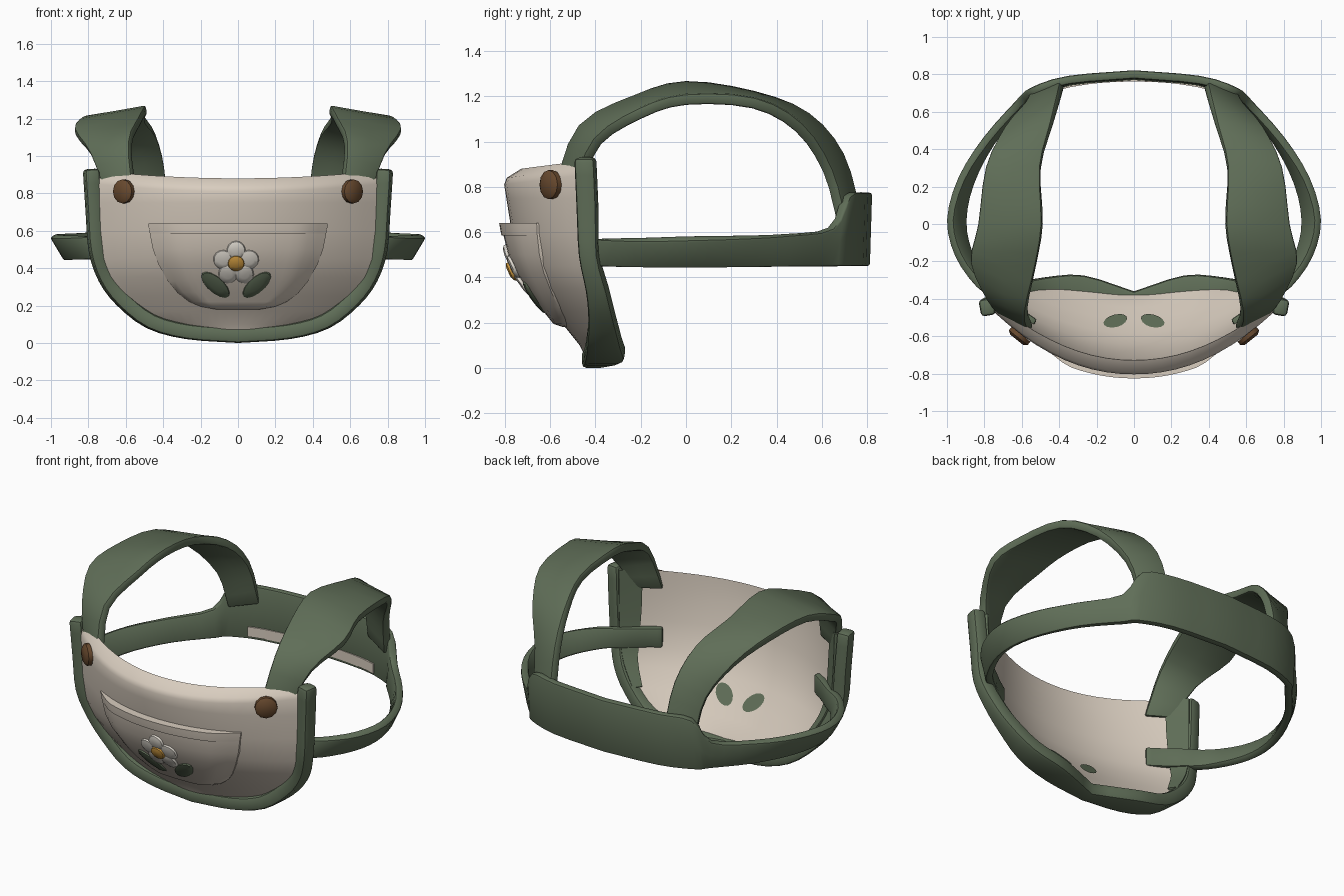
import bpy, bmesh, math
from mathutils import Vector, Matrix

if "Cube" in bpy.data.objects:
    bpy.data.objects.remove(bpy.data.objects["Cube"])


def material(name, rgb):
    m = bpy.data.materials.new(name)
    m.diffuse_color = (*rgb, 1)
    m.use_nodes = True
    m.node_tree.nodes["Principled BSDF"].inputs["Base Color"].default_value = m.diffuse_color
    return m


GREEN = material("sage green", (0.115, 0.155, 0.096))
BEIGE = material("warm beige", (0.69, 0.61, 0.52))
BROWN = material("button brown", (0.14, 0.068, 0.028))
YELLOW = material("flower yellow", (0.60, 0.31, 0.05))
WHITE = material("petal white", (0.76, 0.72, 0.65))


def lerp(table, t):
    """Piecewise linear lookup in ((t, value), ...)."""
    for (a, va), (b, vb) in zip(table, table[1:]):
        if t <= b:
            return va + (vb - va) * max(0, (t - a) / (b - a))
    return table[-1][1]


def add_object(name, bm, mat):
    bmesh.ops.recalc_face_normals(bm, faces=bm.faces)
    me = bpy.data.meshes.new(name)
    bm.to_mesh(me)
    bm.free()
    me.materials.append(mat)
    ob = bpy.data.objects.new(name, me)
    bpy.context.collection.objects.link(ob)
    return ob


def mirror(ob):
    m = ob.modifiers.new("mirror", 'MIRROR')
    m.merge_threshold = 0.002


def smooth_path(pts, steps=3):
    """Catmull-Rom samples through the points."""
    p = [Vector(q) for q in pts]
    p = [2 * p[0] - p[1]] + p + [2 * p[-1] - p[-2]]
    out = []
    for a, b, c, d in zip(p, p[1:], p[2:], p[3:]):
        for i in range(steps):
            t = i / steps
            out.append(0.5 * (2 * b + (c - a) * t + (2 * a - 5 * b + 4 * c - d) * t * t
                              + (3 * b - a - 3 * c + d) * t ** 3))
    return out + [p[-2]]


def ribbon(name, edge_a, edge_b, thick, mat, bevel=0.012):
    """Mirrored strap between two edge paths."""
    bm = bmesh.new()
    rows = [[bm.verts.new(a.lerp(b, k / 2)) for k in range(3)]
            for a, b in zip(smooth_path(edge_a), smooth_path(edge_b))]
    for r, s in zip(rows, rows[1:]):
        for k in range(2):
            bm.faces.new((r[k], r[k + 1], s[k + 1], s[k]))
    ob = add_object(name, bm, mat)
    mirror(ob)
    sol = ob.modifiers.new("thickness", 'SOLIDIFY')
    sol.thickness, sol.offset = thick, 0
    if bevel:
        bev = ob.modifiers.new("soft_edge", 'BEVEL')
        bev.width, bev.segments, bev.angle_limit = bevel, 2, math.radians(50)
    return ob


def shell(name, front, back, mat):
    """Closed solid between two matching grids of points."""
    bm = bmesh.new()
    rings = [[bm.verts.new(p) for p in f + b[::-1]] for f, b in zip(front, back)]
    n = len(rings[0])
    for r, s in zip(rings, rings[1:]):
        for i in range(n):
            j = (i + 1) % n
            bm.faces.new((r[i], r[j], s[j], s[i]))
    for r in (rings[0], rings[-1]):
        for i in range(n // 2 - 1):
            bm.faces.new((r[i], r[i + 1], r[n - 2 - i], r[n - 1 - i]))
    return add_object(name, bm, mat)


# Curved front surface as depth over (x, z)
WIDTH = ((.06, .25), (.1, .42), (.17, .52), (.25, .62), (.35, .70), (.45, .74), (.6, .75), (.92, .745))
MID_Y = ((.06, -.45), (.1, -.47), (.2, -.55), (.3, -.63), (.4, -.70), (.5, -.745), (.6, -.77), (.85, -.81))
EDGE_Y = ((.06, -.38), (.1, -.38), (.3, -.41), (.5, -.45), (.92, -.48))


def front_y(x, z):
    yc, ye = lerp(MID_Y, z), lerp(EDGE_Y, z)
    return yc + (ye - yc) * (abs(x) / lerp(WIDTH, z)) ** 2.1


def lining_y(x, z):
    return front_y(x, z) + .08 - .03 * (abs(x) / lerp(WIDTH, z)) ** 4


US = [i / 10 for i in range(-10, 11)]

# Bowl-shaped front panel, lining lip a little higher than the outer lip
front, back = [], []
for z in (.06, .1, .17, .25, .35, .45, .6, .75, .81, .84):
    f, b = [], []
    for u in US:
        x = u * lerp(WIDTH, z)
        rise = .04 * u * u if z > .8 else 0
        lip = .04 if z > .83 else 0
        f.append((x, front_y(x, z) + lip * .4, z + rise))
        b.append((x, lining_y(x, z), z + rise + lip))
    front.append(f)
    back.append(b)
shell("front_panel", front, back, BEIGE)

# Pouch pocket and its hem
POCKET_W = ((.18, .12), (.195, .2), (.22, .26), (.27, .325), (.33, .375), (.42, .425), (.5, .455), (.63, .48))


def pocket_grid(zs, height, sink):
    f, b = [], []
    for z in zs:
        xs = [u * lerp(POCKET_W, z) for u in US]
        off = [.008 if z < .19 else .008 + height * min(1, (1 - abs(u)) * 4) for u in US]
        f.append([(x, front_y(x, z) - o, z) for x, o in zip(xs, off)])
        b.append([(x, front_y(x, z) + sink, z) for x in xs])
    return f, b


shell("pocket", *pocket_grid((.18, .195, .22, .27, .33, .42, .5, .58, .63), .032, .02), BEIGE)
shell("pocket_hem", *pocket_grid((.585, .595, .625, .64), .041, .02), BEIGE)


def pad(name, cx, cz, rx, rz, angle, base, rise, mat, sides=14):
    """Domed oval lying on the front surface; base is the distance in front of it."""
    bm = bmesh.new()
    rings = []
    for r, off in ((1, base), (.88, base + rise * .75), (.5, base + rise)):
        ring = []
        for i in range(sides):
            t = 2 * math.pi * i / sides
            px, pz = r * rx * math.cos(t), r * rz * math.sin(t)
            x = cx + px * math.cos(angle) - pz * math.sin(angle)
            z = cz + px * math.sin(angle) + pz * math.cos(angle)
            ring.append(bm.verts.new((x, front_y(x, z) - off, z)))
        rings.append(ring)
    for r, s in zip(rings, rings[1:]):
        for i in range(sides):
            j = (i + 1) % sides
            bm.faces.new((r[i], r[j], s[j], s[i]))
    bm.faces.new(rings[-1])
    bm.faces.new(rings[0][::-1])
    return add_object(name, bm, mat)


# Flower with five petals, centre and two leaves
for i in range(5):
    a = math.pi / 2 + i * 2 * math.pi / 5
    pad(f"petal_{i + 1}", -.01 + .072 * math.cos(a), .425 + .067 * math.sin(a),
        .056, .053, a, .034, .024, WHITE)
pad("flower_centre", -.01, .425, .047, .044, 0, .045, .03, YELLOW)
for s, side in ((-1, "left"), (1, "right")):
    pad(f"leaf_{side}", s * .11 - .01, .31, .1, .045, s * .72, .03, .024, GREEN)
    # stitched patch on the lining behind each leaf
    pad(f"lining_patch_{side}", s * .1, .275, .07, .04, s * .55, -.087, .002, GREEN)

# Green binding around the sides and bottom of the panel
xz = ((.79, .93), (.775, .7), (.76, .5), (.71, .35), (.62, .23), (.47, .115), (.27, .06), (0, .04))
y_front = (-.49, -.48, -.47, -.44, -.43, -.44, -.45, -.46)
y_back = (-.40, -.39, -.385, -.345, -.315, -.285, -.275, -.36)
ribbon("panel_binding", [(x * .985, y, z) for (x, z), y in zip(xz, y_front)],
       [(x * 1.005, y, z) for (x, z), y in zip(xz, y_back)], .08, GREEN, .02)

# Binding folded over onto the lining at the sides
fold = ((.745, -.405, .915, .65), (.74, -.40, .7, .645), (.725, -.39, .5, .645),
        (.68, -.36, .37, .625), (.60, -.33, .25, .565))
ribbon("binding_fold", [(x, y, z) for x, y, z, _ in fold],
       [(xi, lining_y(xi, z), z) for _, _, z, xi in fold], .02, GREEN, 0)

# Waist strap widening into the back band
low = ((.53, -.53), (.61, -.475), (.70, -.40), (.79, -.32), (.88, -.15), (.91, .02), (.87, .22),
       (.76, .44), (.60, .63), (.55, .69), (.35, .76), (0, .79))
high = ((.53, -.53, .57), (.61, -.475, .57), (.71, -.40, .57), (.83, -.32, .57), (.94, -.17, .57),
        (.985, .02, .575), (.925, .24, .58), (.79, .45, .59), (.62, .64, .62), (.54, .71, .76),
        (.35, .77, .775), (0, .80, .775))
ribbon("waist_strap", [(x, y, .45) for x, y in low], high, .045, GREEN)

# Pale strip on the inside of the back band
strip = ((.43, .712), (.34, .736), (.18, .759), (0, .767))
ribbon("back_strip", [(x, y, .47) for x, y in strip], [(x, y, .53) for x, y in strip], .009, BEIGE, 0)

# Arched shoulder straps, tucked into the panel and the back band
inner = ((.55, -.565, .80), (.575, -.46, 1.06), (.525, -.22, 1.185), (.49, 0, 1.245), (.50, .3, 1.20),
         (.44, .53, 1.11), (.40, .68, .94), (.38, .758, .68))
outer = ((.70, -.475, .80), (.78, -.39, 1.0), (.87, -.2, 1.125), (.83, 0, 1.185), (.79, .3, 1.17),
         (.69, .50, 1.06), (.58, .625, .87), (.545, .688, .64))
ribbon("shoulder_straps", inner, outer, .05, GREEN)

# Round buttons at the upper corners
bm = bmesh.new()
direction = Vector((.62, -.78, 0))
rot = direction.to_track_quat('Z', 'Y').to_matrix().to_4x4()
for r1, r2, depth, lift in ((.064, .064, .024, .010), (.064, .044, .014, .029)):
    centre = Vector((.605, front_y(.605, .81), .81)) + direction * lift
    bmesh.ops.create_cone(bm, cap_ends=True, segments=12, radius1=r1, radius2=r2, depth=depth,
                          matrix=Matrix.Translation(centre) @ rot)
mirror(add_object("buttons", bm, BROWN))

# Apply modifiers and shade
bpy.ops.object.select_all(action='SELECT')
bpy.context.view_layer.objects.active = bpy.context.selected_objects[0]
bpy.ops.object.convert(target='MESH')
bpy.ops.object.shade_smooth_by_angle(angle=math.radians(40))
